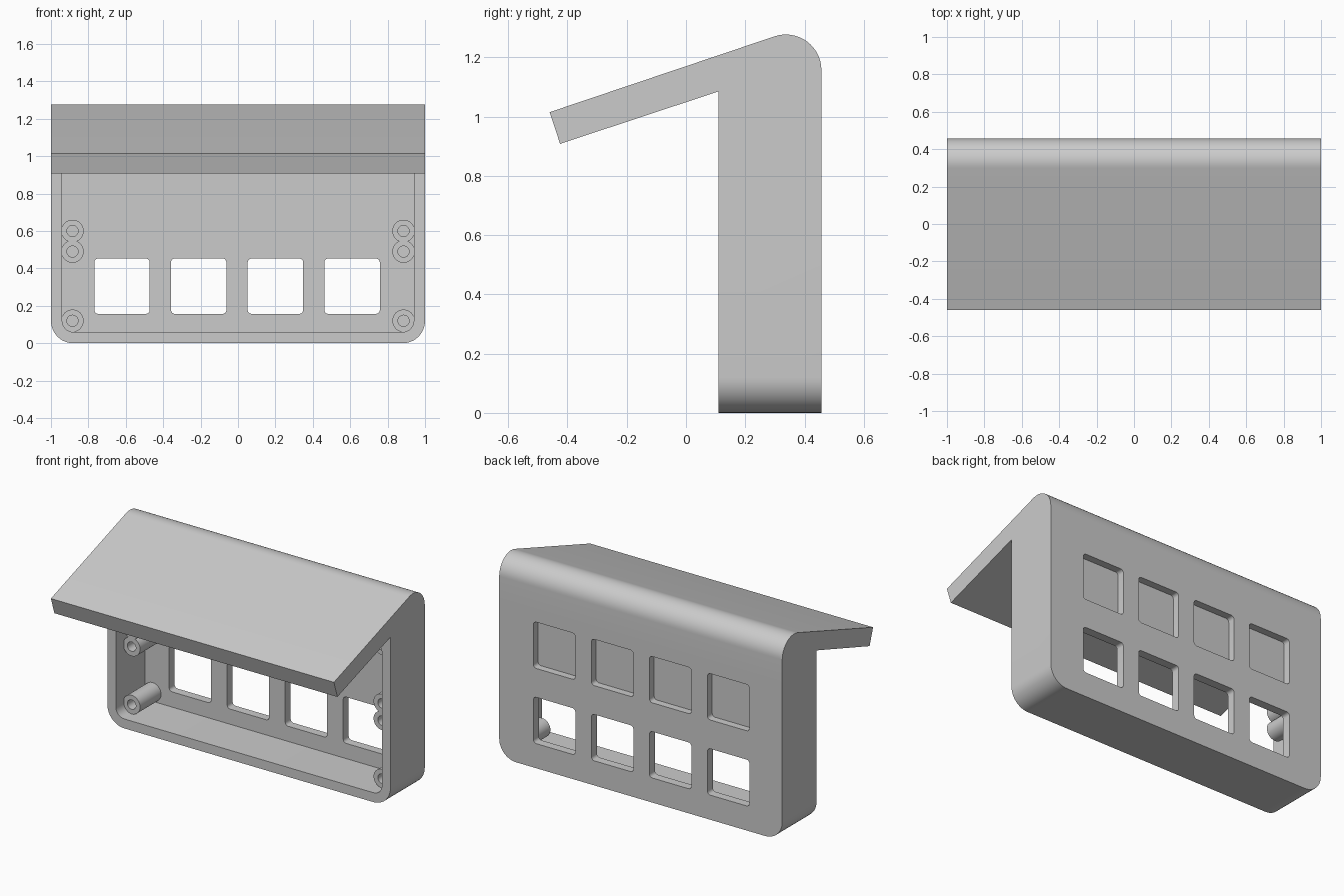
import bpy, bmesh
from math import sin, cos, pi, radians
from mathutils import Vector

cube = bpy.data.objects.get("Cube")
if cube:
    bpy.data.objects.remove(cube, do_unlink=True)

grey = bpy.data.materials.new("light grey plastic")
grey.use_nodes = True
colour = (0.6, 0.6, 0.6, 1)
grey.diffuse_color = colour
grey.node_tree.nodes["Principled BSDF"].inputs["Base Color"].default_value = colour

FRONT, BACK, WALL, RIM = 0.11, 0.457, 0.055, 0.06
INNER = BACK - WALL


def arc(cx, cy, r, start, end, steps):
    """Points on an arc, angles in degrees."""
    angles = [radians(start + (end - start) * i / steps) for i in range(steps + 1)]
    return [(cx + r * cos(a), cy + r * sin(a)) for a in angles]


def rounded_rect(x0, x1, z0, z1, r, steps=8):
    return (arc(x1 - r, z0 + r, r, -90, 0, steps) + arc(x1 - r, z1 - r, r, 0, 90, steps)
            + arc(x0 + r, z1 - r, r, 90, 180, steps) + arc(x0 + r, z0 + r, r, 180, 270, steps))


def finish(name, bm):
    bmesh.ops.recalc_face_normals(bm, faces=bm.faces)
    mesh = bpy.data.meshes.new(name)
    bm.to_mesh(mesh)
    bm.free()
    mesh.materials.append(grey)
    obj = bpy.data.objects.new(name, mesh)
    bpy.context.collection.objects.link(obj)
    return obj


def prism(name, points, offset):
    """Extrude a closed outline of 3D points along an offset."""
    bm = bmesh.new()
    face = bm.faces.new([bm.verts.new(p) for p in points])
    new = bmesh.ops.extrude_face_region(bm, geom=[face])
    verts = [g for g in new["geom"] if isinstance(g, bmesh.types.BMVert)]
    bmesh.ops.translate(bm, verts=verts, vec=offset)
    if not face.is_valid or len(bm.faces) < len(points) + 2:
        bm.faces.new([v for v in bm.verts if v not in verts])
    return finish(name, bm)


def slab(name, outline, y0, y1):
    """Extrude an x-z outline from y0 to y1."""
    return prism(name, [(x, y0, z) for x, z in outline], Vector((0, y1 - y0, 0)))


def boolean(target, cutter, operation):
    cutter.hide_render = True
    mod = target.modifiers.new("cut", "BOOLEAN")
    mod.operation, mod.solver, mod.object = operation, "EXACT", cutter
    bpy.context.view_layer.update()
    evaluated = target.evaluated_get(bpy.context.evaluated_depsgraph_get())
    mesh = bpy.data.meshes.new_from_object(evaluated)
    target.modifiers.clear()
    target.data = mesh
    bpy.data.objects.remove(cutter, do_unlink=True)


def smooth(obj):
    bpy.ops.object.select_all(action="DESELECT")
    obj.select_set(True)
    bpy.context.view_layer.objects.active = obj
    bpy.ops.object.shade_smooth_by_angle(angle=radians(30))


# Housing and sloping hood from one side profile
profile = [(-0.46, 1.015), (-0.425, 0.908), (FRONT, 1.085), (FRONT, 0), (BACK, 0)]
profile += arc(BACK - 0.12, 1.157, 0.12, 0, 108.4, 16)
housing = prism("housing_with_hood", [(-1, y, z) for y, z in profile], Vector((2, 0, 0)))

# Rounded lower corners
envelope = (arc(0.88, 0.12, 0.12, -90, 0, 12) + [(1, 1.0), (1.2, 1.0), (1.2, 1.6), (-1.2, 1.6),
            (-1.2, 1.0), (-1, 1.0)] + arc(-0.88, 0.12, 0.12, 180, 270, 12))
boolean(housing, slab("envelope", envelope, -1, 1), "INTERSECT")

# Open cavity at the front
cavity = rounded_rect(RIM - 1, 1 - RIM, RIM, 1.03, 0.06)
boolean(housing, slab("cavity", cavity, FRONT - 0.03, INNER), "DIFFERENCE")

# Lower row of open windows, upper row of blind pockets
for z, depth in ((0.305, 0.1), (0.785, WALL - 0.008)):
    for i in range(4):
        x = -0.62 + 0.41 * i
        outline = rounded_rect(x - 0.148, x + 0.148, z - 0.148, z + 0.148, 0.02, 4)
        boolean(housing, slab("window", outline, BACK - depth, BACK + 0.1), "DIFFERENCE")
smooth(housing)

# Screw bosses with blind holes, turned around the y axis
TIP = 0.19
section = [(0.06, INNER + 0.01), (0.06, TIP), (0.03, TIP), (0.03, INNER - 0.01), (0, INNER - 0.01)]
for side, sx in (("right", -1), ("left", 1)):
    for n, z in enumerate((0.12, 0.49, 0.6, 0.97)):
        bm = bmesh.new()
        verts = [bm.verts.new((r, y, 0)) for r, y in section]
        edges = [bm.edges.new(pair) for pair in zip(verts, verts[1:])]
        bmesh.ops.spin(bm, geom=verts + edges, cent=(0, 0, 0), axis=(0, 1, 0),
                       angle=2 * pi, steps=32, use_merge=True)
        bmesh.ops.remove_doubles(bm, verts=bm.verts, dist=0.0001)
        boss = finish(f"{side}_screw_boss_{n + 1}", bm)
        boss.location = (0.885 * sx, 0, z)
        smooth(boss)
